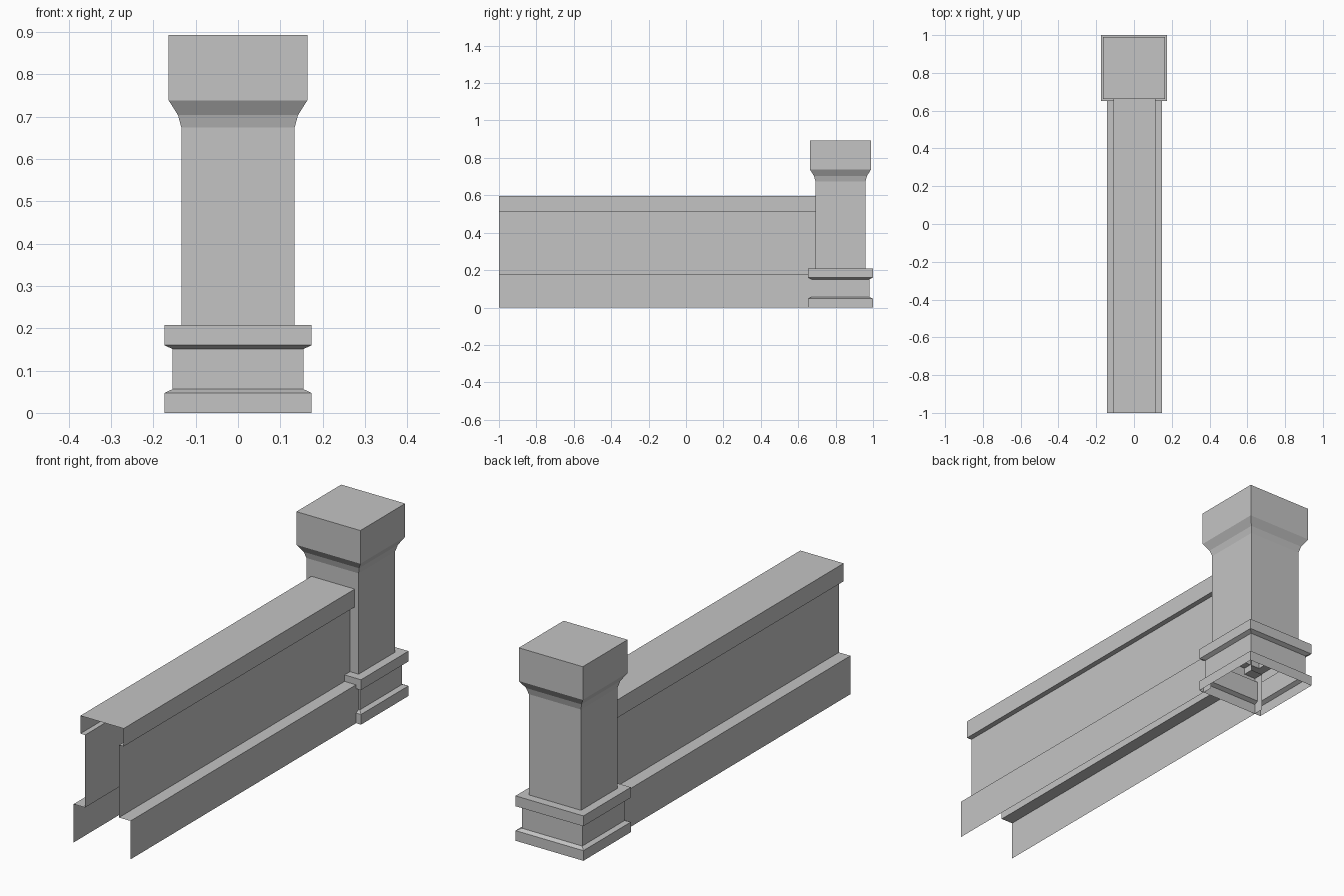
import bpy
import bmesh

cube = bpy.data.objects.get("Cube")
if cube:
    bpy.data.objects.remove(cube, do_unlink=True)

stone = bpy.data.materials.new("grey_stone")
stone.use_nodes = True
COLOUR = (0.55, 0.55, 0.55, 1)
stone.diffuse_color = COLOUR
stone.node_tree.nodes["Principled BSDF"].inputs["Base Color"].default_value = COLOUR


def finish(bm, name):
    """Turn a bmesh into a flat-shaded stone object."""
    mesh = bpy.data.meshes.new(name)
    bm.to_mesh(mesh)
    bm.free()
    mesh.materials.append(stone)
    obj = bpy.data.objects.new(name, mesh)
    bpy.context.collection.objects.link(obj)
    return obj


def loft(bm, rings, closed):
    """Bridge successive point rows with quads and return the vertex rows."""
    rows = [[bm.verts.new(p) for p in ring] for ring in rings]
    count = len(rows[0])
    for low, high in zip(rows, rows[1:]):
        for i in range(count if closed else count - 1):
            j = (i + 1) % count
            bm.faces.new((low[i], low[j], high[j], high[i]))
    return rows


# Square gate post: half width and height, from the open foot to the cap
POST_Y = 0.826
post_profile = [
    (0.174, 0), (0.174, 0.047), (0.155, 0.056), (0.155, 0.151),
    (0.174, 0.16), (0.174, 0.208), (0.134, 0.208), (0.134, 0.675),
    (0.142, 0.704), (0.164, 0.739), (0.164, 0.893),
]
corners = [(-1, -1), (1, -1), (1, 1), (-1, 1)]
bm = bmesh.new()
rings = [[(sx * w, POST_Y + sy * w, z) for sx, sy in corners]
         for w, z in post_profile]
rows = loft(bm, rings, closed=True)
bm.faces.new(rows[-1])
finish(bm, "gate_post")

# Hollow wall: half section with plinth, panel and coping, mirrored and
# swept along its length; open below and at the ends
WALL_X = 0.003
half_section = [
    (0.146, 0), (0.146, 0.178), (0.087, 0.178),
    (0.087, 0.514), (0.111, 0.514), (0.111, 0.597),
]
section = half_section + [(-x, z) for x, z in reversed(half_section)]
bm = bmesh.new()
loft(bm, [[(WALL_X + x, y, z) for x, z in section] for y in (0.7, -1)],
     closed=False)
bmesh.ops.recalc_face_normals(bm, faces=bm.faces)
# Outward normals: the coping top must face up
bm.normal_update()
top = max(bm.faces, key=lambda f: f.calc_center_median().z)
if top.normal.z < 0:
    bmesh.ops.reverse_faces(bm, faces=bm.faces)
finish(bm, "boundary_wall")
